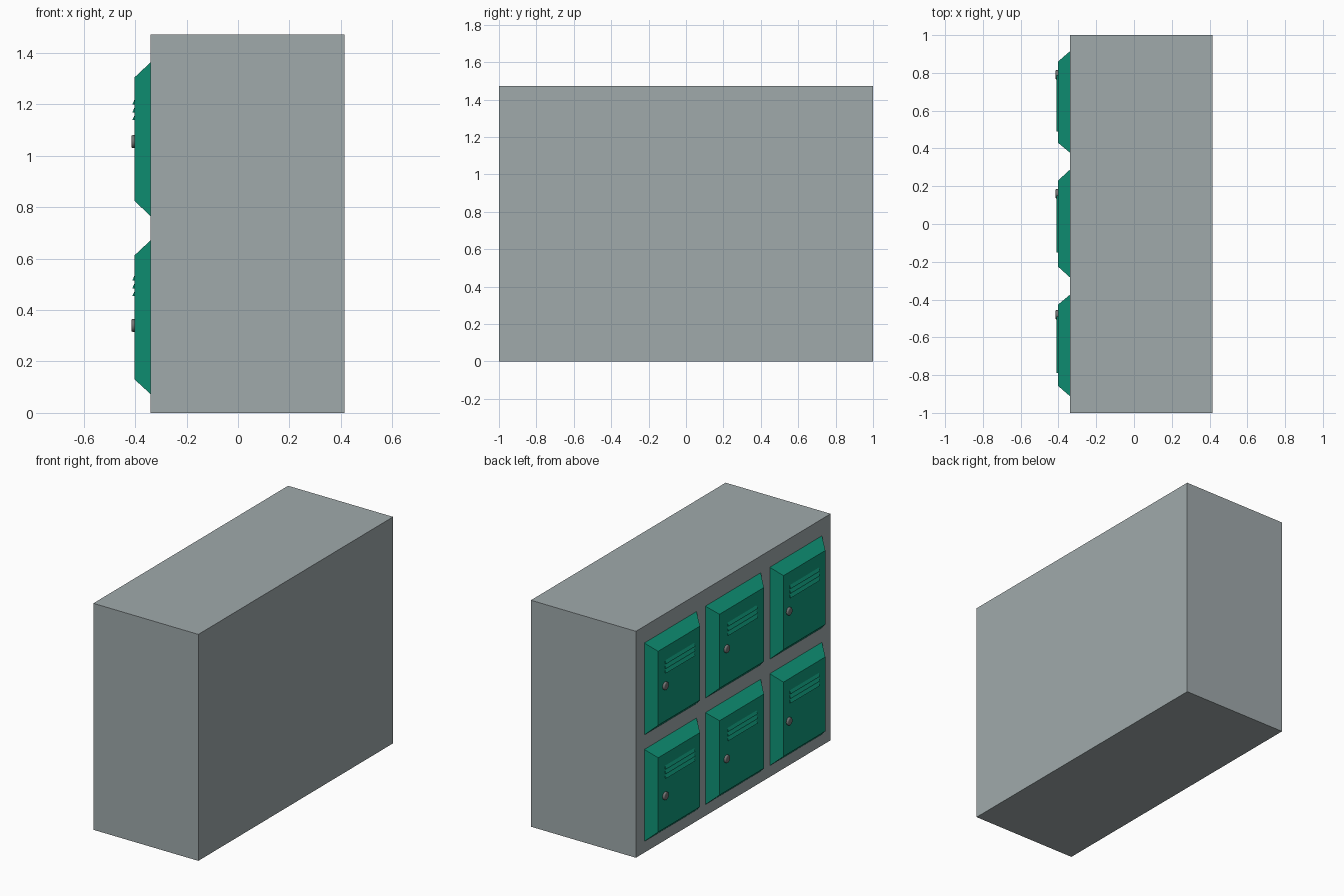
import bpy, bmesh, math
from mathutils import Matrix

if "Cube" in bpy.data.objects:
    bpy.data.objects.remove(bpy.data.objects["Cube"])


def material(name, color):
    m = bpy.data.materials.new(name)
    m.diffuse_color = (*color, 1)
    m.use_nodes = True
    m.node_tree.nodes["Principled BSDF"].inputs["Base Color"].default_value = m.diffuse_color
    return m


GREY = material("cabinet grey", (0.35, 0.40, 0.41))
TEAL = material("door teal", (0.005, 0.314, 0.195))
STEEL = material("knob steel", (0.17, 0.17, 0.17))

BACK, FACE = -0.34, -0.402  # cabinet door side and outer door plane


def add_object(name, bm, mat):
    bmesh.ops.recalc_face_normals(bm, faces=bm.faces)
    me = bpy.data.meshes.new(name)
    bm.to_mesh(me)
    bm.free()
    me.materials.append(mat)
    ob = bpy.data.objects.new(name, me)
    bpy.context.collection.objects.link(ob)
    return ob


def loft(name, rings, mat):
    """Closed solid between two matching rings of points."""
    bm = bmesh.new()
    a, b = [[bm.verts.new(p) for p in ring] for ring in rings]
    n = len(a)
    bm.faces.new(a)
    bm.faces.new(b)
    for i in range(n):
        j = (i + 1) % n
        bm.faces.new((a[i], a[j], b[j], b[i]))
    return add_object(name, bm, mat)


def rect(x, y0, y1, z0, z1):
    return [(x, y0, z0), (x, y1, z0), (x, y1, z1), (x, y0, z1)]


def knob(name, y, z):
    bm = bmesh.new()
    # Two-step rounded knob: stacked cones along x
    bmesh.ops.create_cone(bm, cap_ends=True, segments=20, radius1=0.025,
                          radius2=0.025, depth=0.022)
    front = [e for e in bm.edges if all(v.co.z > 0 for v in e.verts)]
    bmesh.ops.bevel(bm, geom=front, offset=0.006, segments=3,
                    profile=0.5, affect='EDGES')
    bmesh.ops.transform(bm, verts=bm.verts, matrix=Matrix.Translation((-0.404, y, z))
                        @ Matrix.Rotation(-math.pi / 2, 4, 'Y'))
    ob = add_object(name, bm, STEEL)
    bpy.context.view_layer.objects.active = ob
    ob.select_set(True)
    bpy.ops.object.shade_smooth_by_angle(angle=math.radians(40))
    ob.select_set(False)


# Cabinet body
loft("cabinet_body", [rect(BACK, -1, 1, 0, 1.472), rect(0.415, -1, 1, 0, 1.472)], GREY)

# Columns: base y range, panel y range, vent y range, knob y
columns = [
    ("left", (0.378, 0.914), (0.430, 0.860), (0.490, 0.790), 0.790),
    ("middle", (-0.282, 0.287), (-0.226, 0.230), (-0.150, 0.150), 0.160),
    ("right", (-0.911, -0.375), (-0.857, -0.427), (-0.790, -0.490), -0.480),
]
# Rows: base z range, panel z range, lowest vent z, knob z
rows = [
    ("lower", (0.073, 0.671), (0.130, 0.613), 0.454, 0.340),
    ("upper", (0.765, 1.363), (0.824, 1.305), 1.138, 1.055),
]

for row, base_z, panel_z, vent_z, knob_z in rows:
    for col, base_y, panel_y, vent_y, knob_y in columns:
        tag = f"{row}_{col}"
        # Door with sloping sides
        loft(f"door_{tag}", [rect(BACK, *base_y, *base_z),
                             rect(FACE, *panel_y, *panel_z)], TEAL)
        # Wedge-shaped vent slats
        for i in range(3):
            z = vent_z + i * 0.0305
            section = [(FACE, z + 0.02), (FACE - 0.009, z), (FACE, z)]
            loft(f"vent_{tag}_{i + 1}",
                 [[(x, y, h) for x, h in section] for y in vent_y], TEAL)
        knob(f"knob_{tag}", knob_y, knob_z)
